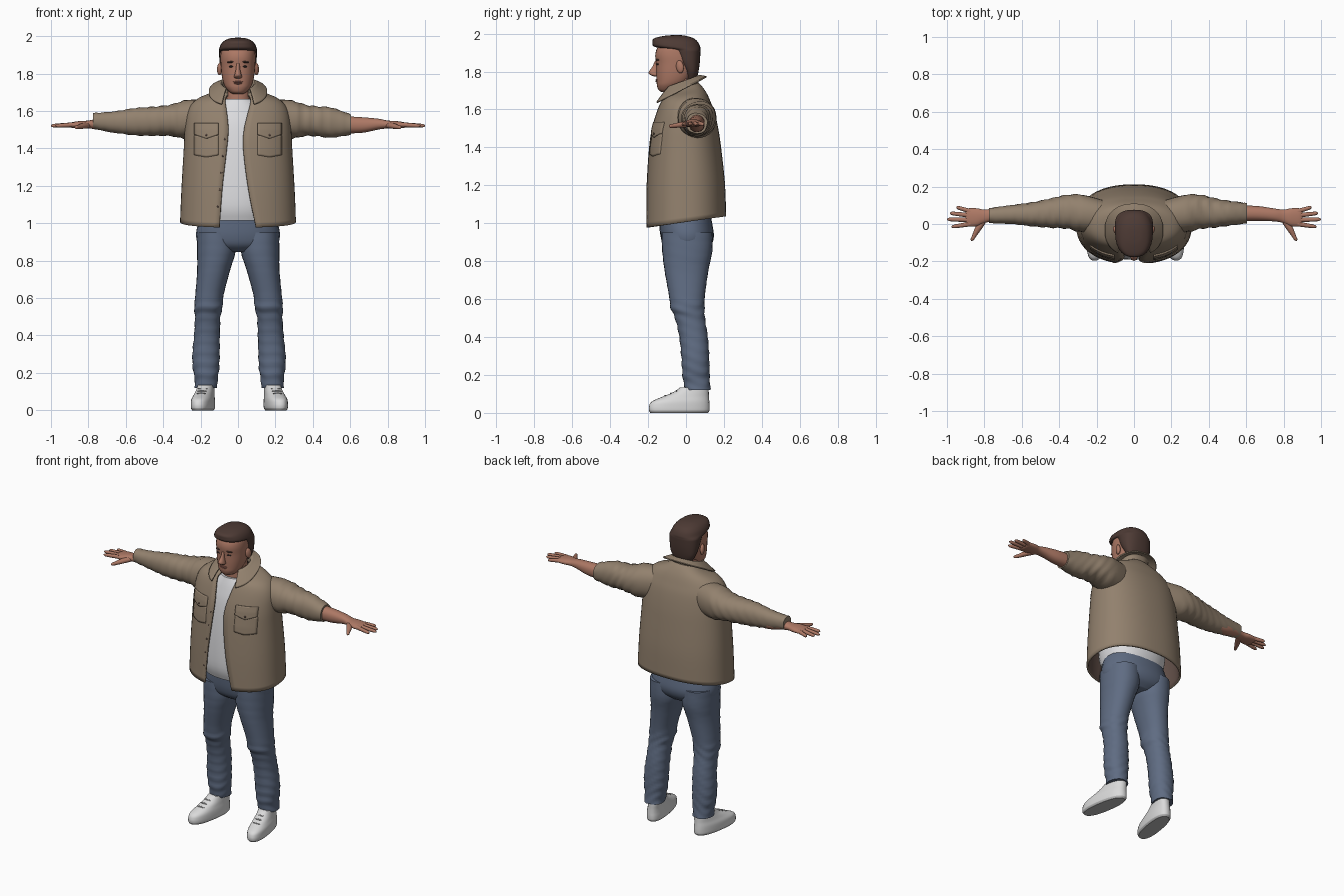
import bpy, bmesh, math
from math import sin, cos, pi

if "Cube" in bpy.data.objects:
    bpy.data.objects.remove(bpy.data.objects["Cube"])


def material(name, *rgb):
    m = bpy.data.materials.new(name)
    m.use_nodes = True
    m.diffuse_color = (*rgb, 1)
    m.node_tree.nodes["Principled BSDF"].inputs["Base Color"].default_value = (*rgb, 1)
    return m


TAN = material("tan cloth", .29, .22, .155)
LINING = material("dark brown lining", .13, .085, .07)
DENIM = material("blue denim", .115, .15, .225)
WHITE = material("white cotton", .72, .72, .74)
SHOE = material("white leather", .70, .70, .70)
SOLE = material("grey rubber", .5, .5, .5)
SKIN = material("skin", .42, .19, .13)
LIP = material("lips", .30, .12, .09)
HAIR = material("dark brown hair", .075, .043, .035)
EYE = material("dark eye", .04, .03, .03)


def spline(rows, k=5):
    """Smoothly interpolate rows of numbers."""
    out = []
    for i in range(len(rows) - 1):
        quad = [rows[max(i - 1, 0)], rows[i], rows[i + 1], rows[min(i + 2, len(rows) - 1)]]
        for j in range(k):
            t = j / k
            out.append([b + t / 2 * (c - a + t * (2 * a - 5 * b + 4 * c - d + t * (3 * (b - c) + d - a)))
                        for a, b, c, d in zip(*quad)])
    return out + [list(rows[-1])]


def power(v, e):
    return math.copysign(abs(v) ** e, v)


def mesh_object(name, verts, faces, mats, fix=True):
    me = bpy.data.meshes.new(name)
    me.from_pydata(verts, [], faces)
    if fix:
        bm = bmesh.new()
        bm.from_mesh(me)
        bmesh.ops.recalc_face_normals(bm, faces=bm.faces)
        bm.to_mesh(me)
        bm.free()
    for m in mats:
        me.materials.append(m)
    ob = bpy.data.objects.new(name, me)
    bpy.context.collection.objects.link(ob)
    return ob


def grid_faces(rows, cols, wrap):
    return [(i * cols + j, i * cols + (j + 1) % cols, (i + 1) * cols + (j + 1) % cols, (i + 1) * cols + j)
            for i in range(rows - 1) for j in range(cols if wrap else cols - 1)]


def loft(name, rows, mat, axis="z", s=1, n=28, p=2.2, k=5, shift=lambda v: 0, ripple=lambda v: 0):
    """Closed skin over rings: (position, centre, radius, low, high)."""
    verts = []
    rows = spline(rows, k)
    for pos, c, r, lo, hi in rows:
        for j in range(n):
            a = 2 * pi * j / n
            f = 1 + ripple(pos) * sin(105 * pos + 3 * cos(a) + 2 * sin(2 * a))
            u = c + r * f * power(cos(a), 2 / p)
            v = (lo + hi) / 2 + (hi - lo) / 2 * f * power(sin(a), 2 / p)
            x, y, z = {"z": (u, v, pos), "x": (pos, v, u), "y": (u, pos, v)}[axis]
            verts.append((s * x + shift((x, y, z)), y, z))
    last = (len(rows) - 1) * n
    faces = grid_faces(len(rows), n, True) + [tuple(range(n)), tuple(range(last, last + n))]
    return mesh_object(name, verts, faces, [mat])


def ellipsoid(name, loc, size, mat, rot=(0, 0, 0)):
    bpy.ops.mesh.primitive_uv_sphere_add(segments=16, ring_count=10, location=loc, rotation=rot)
    ob = bpy.context.object
    ob.name, ob.scale = name, size
    ob.data.materials.append(mat)
    return ob


def thicken(ob, t):
    mod = ob.modifiers.new("thickness", "SOLIDIFY")
    mod.thickness, mod.offset, mod.material_offset = t, -1, 1


CUT = 2.3


def wrap(name, rows, t, mats, n=56):
    """Open-fronted sheet: (z, half width, front, back, tilt, right edge, left edge)."""
    verts = []
    rows = spline(rows)
    for z, rx, yf, yb, tilt, xr, xl in rows:
        edge = [-math.acos(power(x / rx, CUT / 2)) for x in (xl, xr)]
        for j in range(n):
            a = edge[0] + (edge[1] + 2 * pi - edge[0]) * j / (n - 1)
            y = (yf + yb) / 2 + (yb - yf) / 2 * power(sin(a), 2 / CUT)
            verts.append((rx * power(cos(a), 2 / CUT), y, z + tilt * y))
    ob = mesh_object(name, verts, grid_faces(len(rows), n, False), mats, False)
    thicken(ob, t)


# Jacket body and collar
JACKET = [(1.007, .31, -.215, .212, .14, -.10, .097), (1.2, .302, -.21, .205, .07, -.085, .055),
          (1.4, .29, -.195, .185, 0, -.06, .028), (1.5, .285, -.18, .17, 0, -.052, .032),
          (1.58, .275, -.158, .152, 0, -.058, .05), (1.635, .25, -.137, .132, 0, -.066, .064),
          (1.672, .205, -.12, .112, .08, -.068, .068), (1.70, .13, -.10, .088, .2, -.062, .062),
          (1.72, .088, -.088, .066, .3, -.055, .055)]
wrap("jacket_body", JACKET, .012, [TAN, LINING])
wrap("collar", [(1.70, .088, -.09, .066, .3, -.055, .055), (1.745, .09, -.098, .068, .35, -.06, .06),
                (1.738, .11, -.125, .082, .42, -.07, .07), (1.712, .152, -.168, .108, .52, -.085, .085)],
     .008, [TAN])


def front_y(x, z):
    """Depth of the jacket front at a given place."""
    for a, b in zip(JACKET, JACKET[1:]):
        if a[0] <= z <= b[0]:
            t = (z - a[0]) / (b[0] - a[0])
            rx, yf, yb = [a[i] + t * (b[i] - a[i]) for i in (1, 2, 3)]
            return (yf + yb) / 2 - (yb - yf) / 2 * (1 - (abs(x) / rx) ** CUT) ** (1 / CUT)


def patch(name, s, top, bottom, point, lift):
    """Curved cloth panel whose lower edge drops to a point in the middle."""
    n, verts = 11, []
    for i in range(n):
        for j in range(n):
            u, v = j / (n - 1), i / (n - 1)
            x = s * (.105 + .13 * u)
            low = bottom - point * (1 - abs(2 * u - 1))
            z = low + (top - low) * v
            verts.append((x, front_y(x, z) - lift, z))
    faces = grid_faces(n, n, False)
    if s < 0:
        faces = [f[::-1] for f in faces]
    thicken(mesh_object(name, verts, faces, [TAN], False), lift + .004)


# Shirt
loft("shirt", [(1.015, 0, .195, -.172, .13), (1.1, 0, .21, -.192, .15), (1.3, 0, .22, -.183, .15),
               (1.5, 0, .2, -.16, .13), (1.6, 0, .15, -.135, .1), (1.665, 0, .08, -.112, .05)], WHITE)

# Jeans seat
loft("jeans_seat", [(1.06, 0, .19, -.145, .125), (1, 0, .213, -.142, .138), (.93, 0, .224, -.134, .147),
                    (.88, 0, .20, -.115, .13), (.845, 0, .10, -.07, .09)], DENIM)

LEG = [(.95, .118, .1, -.13, .14), (.85, .116, .103, -.125, .138), (.75, .13, .088, -.113, .118),
       (.62, .152, .076, -.09, .1), (.55, .158, .076, -.08, .097), (.5, .162, .068, -.058, .1),
       (.4, .166, .069, -.035, .115), (.3, .171, .073, -.025, .122), (.22, .171, .07, -.02, .124),
       (.17, .17, .062, -.015, .125), (.12, .172, .061, -.003, .13)]
UPPER = [(0, .182, .05, -.188, .115), (.012, .182, .057, -.195, .124), (.035, .182, .058, -.195, .125),
         (.06, .182, .056, -.18, .123), (.085, .18, .05, -.125, .121), (.11, .178, .046, -.065, .12),
         (.135, .176, .043, -.03, .118)]
SLEEVE = [(.14, 1.56, .1, -.04, .12), (.27, 1.555, .104, -.045, .155), (.36, 1.55, .084, -.025, .155)]
CUFFS = {-1: [(.45, 1.545, .078, -.02, .135), (.55, 1.543, .073, -.012, .115),
              (.66, 1.541, .057, 0, .1), (.775, 1.547, .042, .004, .085)],
         1: [(.42, 1.545, .08, -.02, .14), (.5, 1.538, .08, -.01, .125), (.605, 1.527, .054, .003, .112)]}
FINGERS = {"little": (.068, .95, .09), "ring": (.046, .985, .058),
           "middle": (.022, 1, .025), "index": (0, .975, -.015)}

for s, side in ((1, "left"), (-1, "right")):
    # Legs and shoes
    def stance(v, s=s):
        return .015 * (1 - v[2]) if s > 0 else 0

    loft(side + "_jeans_leg", LEG, DENIM, s=s, shift=stance, ripple=lambda z: .03 if z < .58 else .006)

    def splay(v, s=s):
        return stance(v) - s * .15 * v[1]

    shoe = loft(side + "_shoe", UPPER, SHOE, s=s, shift=splay, p=2.4)
    shoe.data.materials.append(SOLE)
    for f in shoe.data.polygons:
        f.material_index = int(f.center.z < .012)
    for i in range(3):
        y = -.11 + .03 * i
        ellipsoid(side + "_lace", (s * .18 + splay((0, y, 0)), y, .09 + .013 * i), (.026, .005, .004), SOLE)

    # Sleeves, forearms and hands
    loft(side + "_sleeve", SLEEVE + CUFFS[s], TAN, "x", s, ripple=lambda x: .035 if x > .28 else 0)
    loft(side + "_forearm", [(.55, 1.527, .046, .015, .1), (.66, 1.525, .042, .016, .096),
                             (.75, 1.53, .029, .014, .083), (.8, 1.528, .021, .005, .077),
                             (.84, 1.527, .02, -.012, .084), (.885, 1.525, .016, -.014, .084),
                             (.9, 1.525, .009, -.008, .078)], SKIN, "x", s)
    for finger, (y0, x1, y1) in FINGERS.items():
        rows = []
        for t, r in ((0, .013), (.5, .0115), (.88, .0095), (1, .003)):
            y = y0 + (y1 - y0) * t
            rows.append((.875 + (x1 - .875) * t, 1.527 - .006 * t, r, y - r, y + r))
        loft(side + "_" + finger + "_finger", rows, SKIN, "x", s, 12, 2, 3)
    loft(side + "_thumb", [(.03, .8, .022, 1.508, 1.54), (-.02, .83, .02, 1.505, 1.535),
                           (-.06, .852, .013, 1.503, 1.526), (-.082, .864, .01, 1.503, 1.522),
                           (-.09, .867, .003, 1.508, 1.515)], SKIN, "y", s, 12, 2, 3)

    # Chest pockets
    patch(side + "_pocket", s, 1.47, 1.365, .012, .004)
    patch(side + "_pocket_flap", s, 1.535, 1.475, .022, .010)
    ellipsoid(side + "_pocket_button", (s * .17, front_y(.17, 1.472) - .011, 1.472), (.006, .003, .006), LINING)

    # Ears, eyes and brows
    ellipsoid(side + "_ear", (s * .098, -.032, 1.825), (.013, .021, .034), SKIN, (.15, 0, -s * .35))
    ellipsoid(side + "_eye", (s * .036, -.147, 1.838), (.014, .01, .005), EYE)
    ellipsoid(side + "_brow", (s * .038, -.148, 1.862), (.021, .012, .005), HAIR, (0, s * .08, s * .2))

# Placket buttons
for i in range(5):
    z = 1.09 + .09 * i
    x = -.107 + .1 * (z - 1.09)
    ellipsoid("jacket_button", (x, front_y(x, z) - .002, z), (.005, .003, .005), LINING)

# Neck and head
loft("neck", [(1.58, 0, .078, -.09, .06), (1.68, 0, .068, -.098, .052), (1.76, 0, .066, -.09, .05)], SKIN)
loft("head", [(1.692, 0, .03, -.128, -.06), (1.702, 0, .046, -.144, -.04), (1.725, 0, .066, -.153, -.01),
              (1.75, 0, .078, -.155, .02), (1.79, 0, .087, -.157, .045), (1.84, 0, .092, -.158, .06),
              (1.89, 0, .094, -.162, .064), (1.93, 0, .088, -.148, .06), (1.965, 0, .06, -.11, .03),
              (1.978, 0, .02, -.07, -.01)], SKIN)
loft("nose", [(1.774, 0, .012, -.168, -.14), (1.782, 0, .021, -.188, -.14), (1.796, 0, .018, -.197, -.14),
              (1.825, 0, .011, -.178, -.14), (1.855, 0, .009, -.164, -.14)], SKIN, n=16, p=2)
ellipsoid("upper_lip", (0, -.149, 1.756), (.027, .013, .005), LIP)
ellipsoid("lower_lip", (0, -.148, 1.748), (.023, .013, .006), LIP)

# Hair
loft("hair", [(1.755, 0, .06, .0, .055), (1.8, 0, .085, -.01, .066), (1.85, 0, .097, -.045, .073),
              (1.9, 0, .101, -.068, .076), (1.915, 0, .101, -.085, .076), (1.93, 0, .101, -.166, .075),
              (1.955, 0, .092, -.177, .063), (1.975, 0, .074, -.168, .04), (1.988, 0, .045, -.115, .0),
              (1.992, 0, .015, -.07, -.03)], HAIR, p=2.4)

# Smooth shading
for ob in bpy.context.scene.objects:
    ob.select_set(ob.type == "MESH")
    if ob.type == "MESH":
        bpy.context.view_layer.objects.active = ob
bpy.ops.object.shade_smooth_by_angle(angle=math.radians(45))
